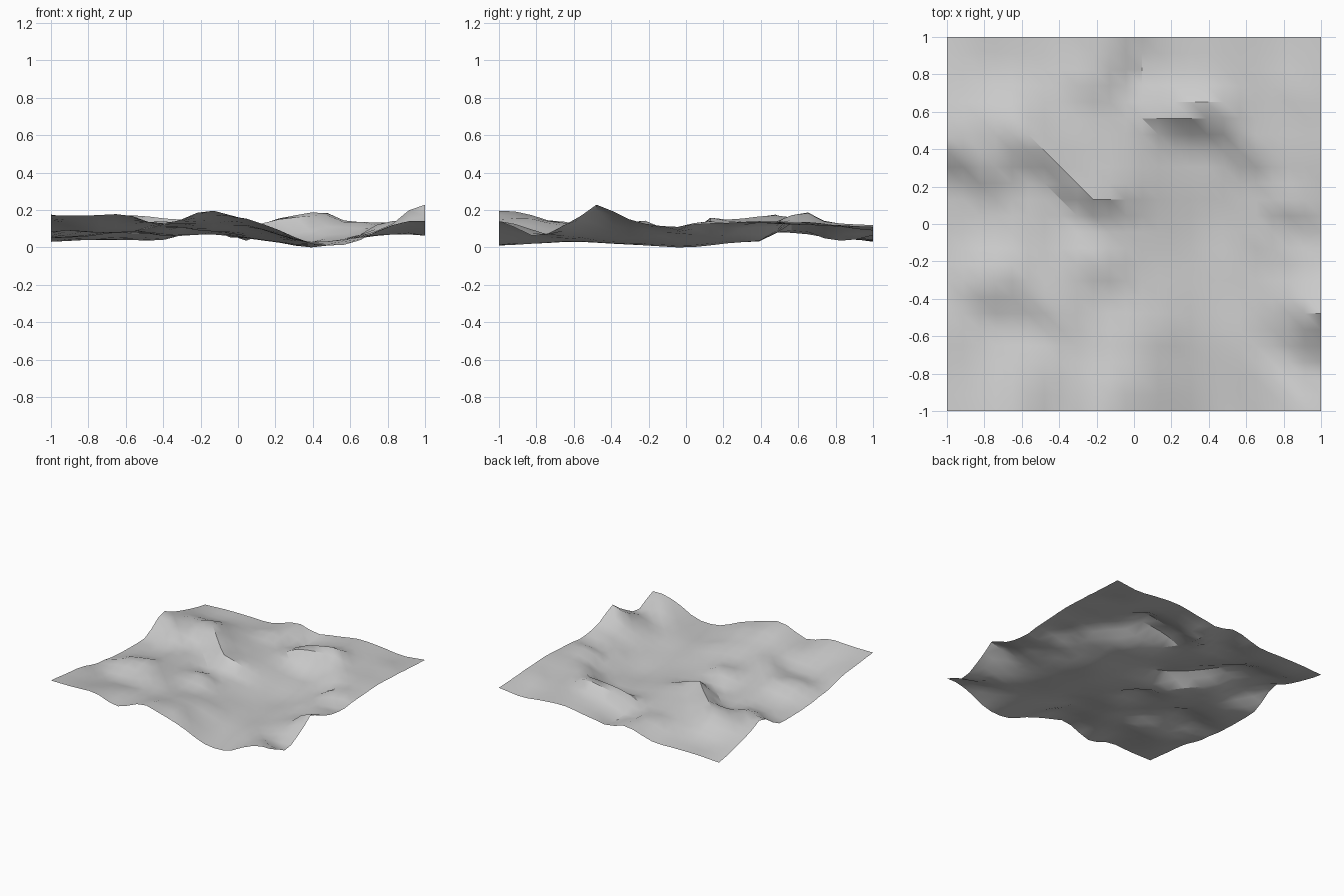
import bpy, bmesh, math
from mathutils import Vector

N = 23  # cells per side

# Relief control heights in hundredths, north row first, west to east, 0.2 apart
RELIEF = [
    [4, 5, 5, 5, 10, 8, 10, 13, 12, 10, 12],
    [8, 6, 7, 7, 10, 6, 10, 14, 13, 12, 13],
    [13, 13, 14, 10, 9, 9, 15, 17, 14, 13, 14],
    [15, 13, 15, 14, 11, 9, 6, 6, 12, 14, 15],
    [7, 10, 9, 12, 13, 10, 5, 3, 7, 13, 14],
    [6, 7, 10, 8, 10, 7, 4, 1, 5, 11, 13],
    [7, 11, 12, 11, 12, 7, 4, 2, 5, 9, 12],
    [9, 12, 12, 13, 10, 9, 6, 3, 5, 12, 19],
    [14, 10, 11, 13, 13, 13, 7, 4, 6, 11, 15],
    [16, 14, 15, 14, 16, 15, 9, 3, 5, 9, 7],
    [18, 18, 18.5, 13, 19.5, 17, 11, 3, 3, 12, 15],
]

# Crests (positive) and gullies (negative): start, end, height change
RIDGES = [
    ((-0.63, 0.55), (-0.20, 0.12), 0.03),
    ((-0.55, 0.28), (-0.16, -0.12), -0.025),
    ((-0.82, 0.57), (-0.65, 0.40), 0.015),
    ((-1.00, 0.48), (-0.78, 0.28), 0.035),
    ((-1.00, 0.25), (-0.80, 0.13), -0.015),
    ((-0.82, -0.24), (-0.66, -0.24), 0.02),
    ((-0.66, -0.24), (-0.36, -0.52), 0.02),
    ((-0.92, -0.32), (-0.76, -0.34), 0.02),
    ((-0.85, -0.48), (-0.52, -0.57), -0.02),
    ((0.17, 0.60), (0.46, 0.62), 0.025),
    ((0.46, 0.62), (0.66, 0.38), 0.02),
    ((0.20, 0.46), (0.38, 0.42), -0.015),
    ((0.62, 0.24), (0.70, 0.18), -0.015),
    ((-0.13, 0.95), (-0.06, 0.86), 0.025),
    ((0.04, 0.78), (0.04, 0.92), -0.02),
    ((-0.30, 0.76), (-0.16, 0.76), 0.02),
    ((-0.22, 0.13), (-0.04, 0.13), 0.02),
    ((-0.18, 0.03), (-0.02, 0.04), -0.015),
    ((-0.22, -0.15), (-0.14, -0.22), 0.025),
    ((-0.13, -0.95), (-0.13, -0.84), 0.02),
    ((0.04, -0.82), (0.08, -0.88), 0.02),
    ((0.13, -0.58), (0.20, -0.57), 0.02),
    ((0.93, -0.48), (1.00, -0.48), 0.055),
    ((0.74, 0.13), (0.88, 0.08), 0.03),
    ((0.66, 0.0), (0.66, -0.1), 0.015),
    ((0.80, -0.04), (0.92, -0.04), -0.02),
    ((0.82, -0.14), (0.96, -0.20), 0.02),
    ((0.70, -0.62), (0.86, -0.76), -0.02),
    ((0.82, -0.84), (0.90, -0.92), 0.025),
    ((0.84, 0.74), (0.90, 0.65), 0.015),
]


def cubic(p, t):
    """Catmull-Rom through four values."""
    a, b, c, d = p
    return b + 0.5 * t * (c - a + t * (2 * a - 5 * b + 4 * c - d + t * (3 * (b - c) + d - a)))


def sample(row, u):
    i = min(int(u), len(row) - 2)
    get = lambda k: row[max(0, min(len(row) - 1, k))]
    return cubic([get(i + k) for k in (-1, 0, 1, 2)], u - i)


def height(x, y):
    column = [sample(row, (x + 1) * 5) for row in RELIEF]
    z = sample(column, (1 - y) * 5) / 100
    for start, end, lift in RIDGES:
        a, b, p = Vector(start), Vector(end), Vector((x, y))
        t = max(0, min(1, (p - a).dot(b - a) / (b - a).length_squared))
        z += lift * max(0, 1 - (p - a.lerp(b, t)).length / 0.12)
    return max(0.004, min(0.25, z))


# Terrain sheet: regular grid with every cell split along the same diagonal
bm = bmesh.new()
coords = [-1 + 2 * i / N for i in range(N + 1)]
grid = [[bm.verts.new((x, y, height(x, y))) for x in coords] for y in coords]
for j in range(N):
    for i in range(N):
        sw, se = grid[j][i], grid[j][i + 1]
        nw, ne = grid[j + 1][i], grid[j + 1][i + 1]
        bm.faces.new((sw, se, nw))
        bm.faces.new((se, ne, nw))
low = min(v.co.z for v in bm.verts)
for v in bm.verts:
    v.co.z -= low

mesh = bpy.data.meshes.new("terrain")
bm.to_mesh(mesh)
bm.free()
terrain = bpy.data.objects.new("terrain", mesh)
bpy.context.collection.objects.link(terrain)

# Single rock colour
rock = bpy.data.materials.new("grey rock")
rock.diffuse_color = (0.6, 0.6, 0.6, 1)
mesh.materials.append(rock)

# Smooth slopes with crisp breaks
bpy.context.view_layer.objects.active = terrain
terrain.select_set(True)
bpy.ops.object.shade_smooth_by_angle(angle=math.radians(30))
